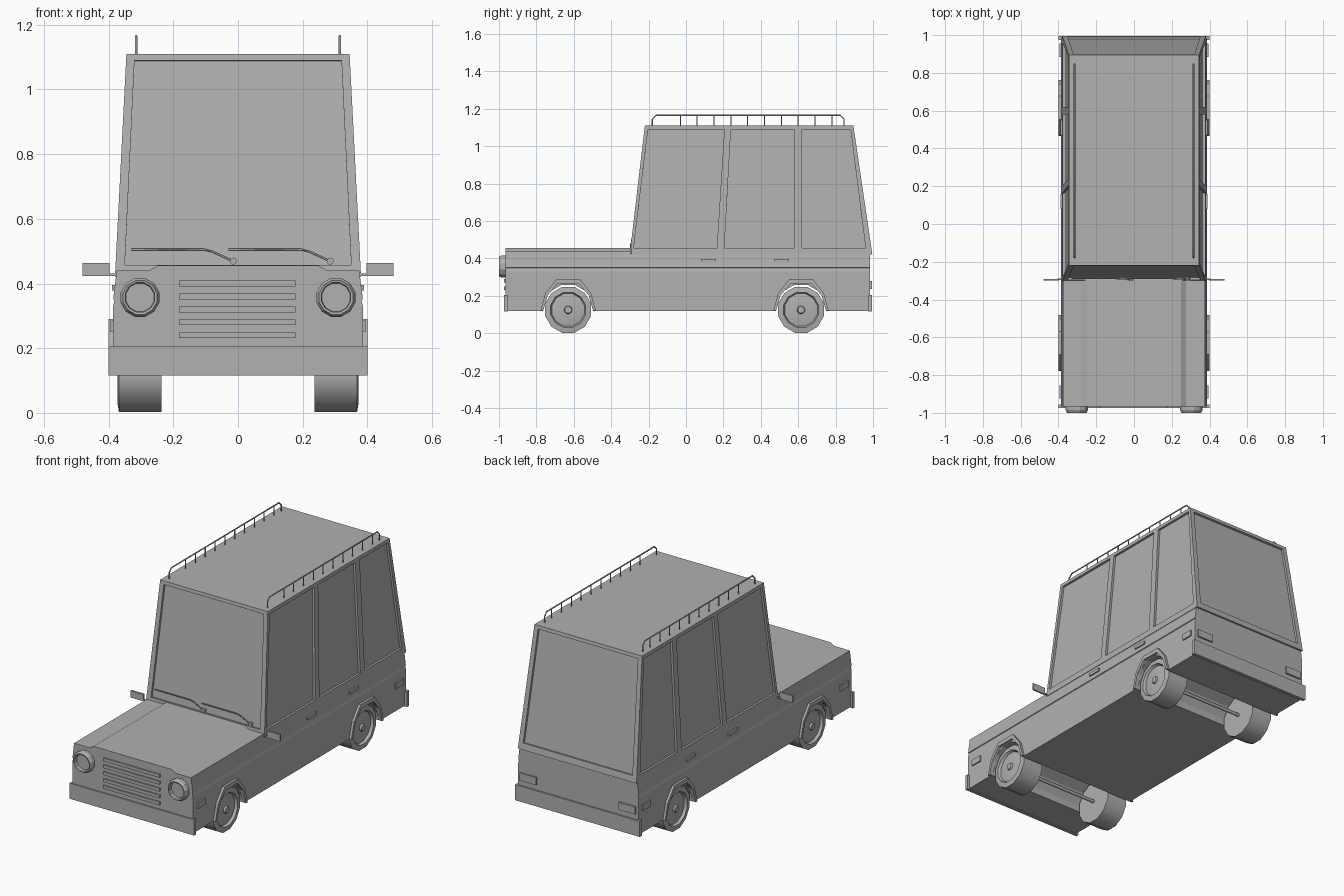
import bpy, bmesh, math
from mathutils import Vector

if "Cube" in bpy.data.objects:
    bpy.data.objects.remove(bpy.data.objects["Cube"])

# Single dark grey paint for every part
PAINT = bpy.data.materials.new("dark_grey")
PAINT.diffuse_color = (0.44, 0.44, 0.44, 1)
PAINT.use_nodes = True
PAINT.node_tree.nodes["Principled BSDF"].inputs["Base Color"].default_value = PAINT.diffuse_color


def finish(ob, mirror=False, smooth=None):
    bpy.ops.object.select_all(action='DESELECT')
    bpy.context.view_layer.objects.active = ob
    ob.select_set(True)
    ob.data.materials.clear()
    ob.data.materials.append(PAINT)
    if mirror:
        ob.modifiers.new("Mirror", 'MIRROR').use_mirror_merge = False
        bpy.ops.object.modifier_apply(modifier="Mirror")
    if smooth:
        bpy.ops.object.shade_smooth_by_angle(angle=math.radians(smooth))
    return ob


def make(name, verts, faces, **kw):
    me = bpy.data.meshes.new(name)
    me.from_pydata([tuple(v) for v in verts], [], faces)
    bm = bmesh.new()
    bm.from_mesh(me)
    bmesh.ops.recalc_face_normals(bm, faces=bm.faces)
    bm.to_mesh(me)
    bm.free()
    ob = bpy.data.objects.new(name, me)
    bpy.context.collection.objects.link(ob)
    return finish(ob, **kw)


def loft(name, rings, **kw):
    n = len(rings[0])
    verts = [v for r in rings for v in r]
    faces = [(k * n + i, k * n + (i + 1) % n, (k + 1) * n + (i + 1) % n, (k + 1) * n + i)
             for k in range(len(rings) - 1) for i in range(n)]
    faces += [tuple(range(n)), tuple(range(len(verts) - n, len(verts)))]
    return make(name, verts, faces, **kw)


def box(name, x, y, z, **kw):
    ring = lambda zz: [(x[0], y[0], zz), (x[1], y[0], zz), (x[1], y[1], zz), (x[0], y[1], zz)]
    return loft(name, [ring(z[0]), ring(z[1])], **kw)


def lathe(name, centre, axis, profile, sides, **kw):
    """Profile of (radius, offset) turned about the x or y axis."""
    rings = []
    for r, o in profile:
        ring = []
        for i in range(sides):
            a = 2 * math.pi * (i + 0.5) / sides
            u, w = r * math.cos(a), r * math.sin(a)
            ring.append(Vector(centre) + Vector((o, u, w) if axis == 'x' else (u, o, w)))
        rings.append(ring)
    return loft(name, rings, **kw)


def tube(name, pts, radius, mirror=False):
    cu = bpy.data.curves.new(name, 'CURVE')
    cu.dimensions = '3D'
    cu.bevel_depth, cu.bevel_resolution, cu.use_fill_caps = radius, 1, True
    sp = cu.splines.new('POLY')
    sp.points.add(len(pts) - 1)
    for p, co in zip(sp.points, pts):
        p.co = (*co, 1)
    ob = bpy.data.objects.new(name, cu)
    bpy.context.collection.objects.link(ob)
    bpy.ops.object.select_all(action='DESELECT')
    ob.select_set(True)
    bpy.context.view_layer.objects.active = ob
    bpy.ops.object.convert(target='MESH')
    return finish(bpy.context.view_layer.objects.active, mirror)


def cut(target, cutters):
    bpy.context.view_layer.objects.active = target
    for c in cutters:
        c.hide_render = True
        m = target.modifiers.new("Cut", 'BOOLEAN')
        m.operation, m.solver, m.object = 'DIFFERENCE', 'EXACT', c
        bpy.ops.object.modifier_apply(modifier=m.name)
        bpy.data.objects.remove(c)


AXLES = (-0.63, 0.615)
WZ = 0.125

# Lower body: cross-section with belt step and raised bonnet centre; wheel tunnels cut through
half = [(0.386, 0.12), (0.386, 0.33), (0.382, 0.349), (0.386, 0.352),
        (0.375, 0.44), (0.275, 0.44), (0.25, 0.455)]
section = half + [(-x, z) for x, z in reversed(half)]
body = loft("lower_body", [[(x, y, z) for x, z in section] for y in (-0.965, 0.985)])
cut(body, [lathe("arch_cutter", (0, y, WZ), 'x', [(0.138, -0.5), (0.138, 0.5)], 12) for y in AXLES])


# Cabin: tapered block with recessed windows
def side_x(z):
    return 0.38 - (z - 0.43) * 0.035 / 0.68


def front_y(z):
    return -0.30 + (z - 0.43) * 0.08 / 0.68


def rear_y(z):
    return 0.995 - (z - 0.43) * 0.10 / 0.68


def cabin_ring(z):
    x, f, r = side_x(z), front_y(z), rear_y(z)
    return [(-x, f, z), (x, f, z), (x, r, z), (-x, r, z)]


cabin = loft("cabin", [cabin_ring(0.42), cabin_ring(1.11)])


def window_cutter(pts, outward, mirror=False, depth=0.013):
    p = [Vector(v) for v in pts]
    n = (p[1] - p[0]).cross(p[3] - p[0]).normalized()
    if n.dot(Vector(outward)) < 0:
        n = -n
    return loft("window_cutter", [[v - n * depth for v in p], [v + n * 0.03 for v in p]], mirror=mirror)


B, T = 0.457, 1.09
cutters = []
for b0, b1, t1, t0 in ((-0.28, 0.165, 0.205, -0.203), (0.205, 0.58, 0.58, 0.24), (0.62, 0.96, 0.88, 0.62)):
    cutters.append(window_cutter([(side_x(B), b0, B), (side_x(B), b1, B),
                                  (side_x(T), t1, T), (side_x(T), t0, T)], (1, 0, 0), True))
for fy, d in ((front_y, -1), (rear_y, 1)):
    cutters.append(window_cutter([(-0.35, fy(B), B), (0.35, fy(B), B),
                                  (0.32, fy(T), T), (-0.32, fy(T), T)], (0, d, 0)))
cut(cabin, cutters)

# Bumpers
box("front_bumper", (-0.4, 0.4), (-0.973, -0.955), (0.115, 0.205))
box("rear_bumper", (-0.4, 0.4), (0.975, 0.995), (0.115, 0.205))

# Wheels, axles and angular wheel arch flares
flare = [(-0.148, -0.005), (-0.122, 0.09), (-0.062, 0.165), (0.062, 0.165), (0.122, 0.09), (0.148, -0.005)]
for label, y in zip(("front", "rear"), AXLES):
    lathe(label + "_wheels", (0, y, WZ), 'x',
          [(0.127, 0.237), (0.127, 0.368), (0.097, 0.373), (0.09, 0.358),
           (0.07, 0.362), (0.022, 0.363), (0.018, 0.373)], 12, mirror=True, smooth=35)
    tube(label + "_axle", [(-0.24, y, WZ), (0.24, y, WZ)], 0.01)
    rings = []
    for u, w in flare:
        iu, iw = u * 0.9, max(w * 0.85, -0.005)
        rings.append([(0.375, y + u, WZ + w), (0.4, y + u, WZ + w),
                      (0.4, y + iu, WZ + iw), (0.375, y + iu, WZ + iw)])
    loft(label + "_arch_flares", rings, mirror=True)

# Headlights and grille bars
lathe("headlights", (0.303, 0, 0.357), 'y',
      [(0.062, -0.955), (0.062, -0.985), (0.054, -1.0), (0.047, -0.998), (0.045, -0.98)],
      12, mirror=True)
for i in range(5):
    z = 0.24 + i * 0.04
    box("grille_bar", (-0.183, 0.178), (-0.974, -0.96), (z - 0.009, z + 0.009))

# Tail lights, side markers, door handles
box("tail_lights", (0.265, 0.37), (0.98, 0.995), (0.237, 0.28), mirror=True)
for y in (-0.89, 0.92):
    box("side_marker", (0.38, 0.394), (y - 0.035, y + 0.035), (0.25, 0.285), mirror=True)
for y in (0.12, 0.51):
    box("door_handle", (0.37, 0.39), (y - 0.04, y + 0.04), (0.378, 0.396), mirror=True)

# Wing mirrors
box("mirror_arms", (0.36, 0.405), (-0.297, -0.289), (0.424, 0.431), mirror=True)
box("wing_mirrors", (0.397, 0.48), (-0.3, -0.29), (0.423, 0.463), mirror=True)

# Wipers
for x in (-0.015, 0.285):
    path = [(x - 0.315, 0.505), (x - 0.09, 0.505), (x - 0.065, 0.499), (x, 0.469)]
    tube("wiper", [(px, front_y(z) + 0.002, z) for px, z in path], 0.003)
    lathe("wiper_pivot", (x, front_y(0.469), 0.469), 'y', [(0.011, 0.016), (0.011, -0.003)], 10)

# Roof rack rails and posts
tube("roof_rails", [(0.315, y, z) for y, z in
                    ((-0.18, 1.105), (-0.18, 1.145), (-0.16, 1.165),
                     (0.825, 1.165), (0.845, 1.145), (0.845, 1.105))], 0.004, mirror=True)
for i in range(10):
    y = -0.03 + i * 0.09
    tube("rail_post", [(0.315, y, 1.105), (0.315, y, 1.165)], 0.003, mirror=True)
